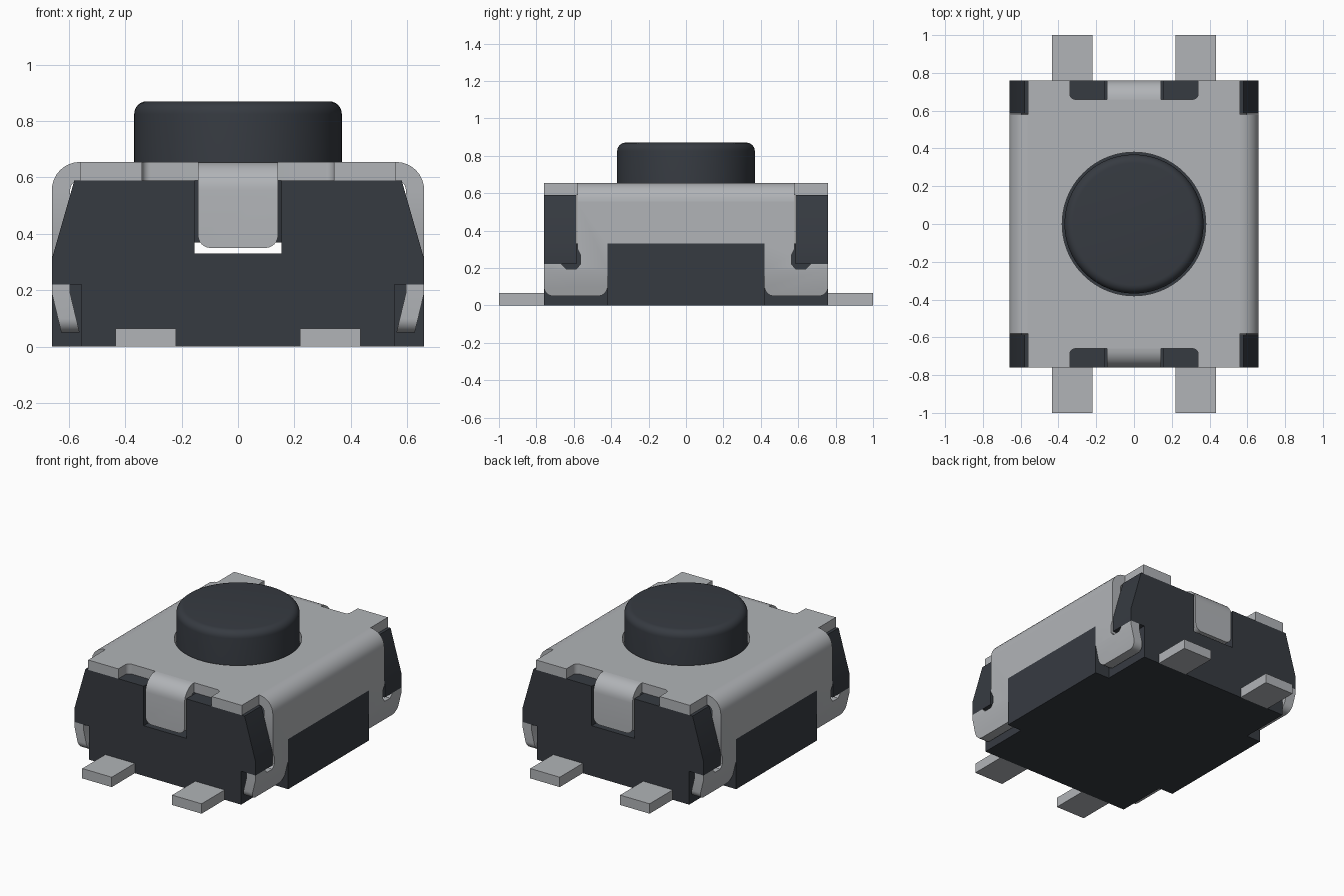
import bpy, bmesh, math
from mathutils import Vector

if "Cube" in bpy.data.objects:
    bpy.data.objects.remove(bpy.data.objects["Cube"])


def material(name, rgb):
    mat = bpy.data.materials.new(name)
    mat.use_nodes = True
    mat.diffuse_color = (*rgb, 1)
    bsdf = next(n for n in mat.node_tree.nodes if n.type == 'BSDF_PRINCIPLED')
    bsdf.inputs["Base Color"].default_value = (*rgb, 1)
    return mat


METAL = material("light grey metal", (0.44, 0.455, 0.475))
PLASTIC = material("charcoal plastic", (0.037, 0.043, 0.053))


def outline(*points, steps=8):
    """Corners as (u, v) or (u, v, radius); right-angle corners are rounded."""
    result = []
    for i, p in enumerate(points):
        corner = Vector(p[:2])
        if len(p) == 2:
            result.append(corner)
            continue
        before, after = Vector(points[i - 1][:2]), Vector(points[(i + 1) % len(points)][:2])
        a = (before - corner).normalized() * p[2]
        b = (after - corner).normalized() * p[2]
        for k in range(steps + 1):
            t = k / steps * math.pi / 2
            result.append(corner + a + b - b * math.cos(t) - a * math.sin(t))
    return result


def finish(name, bm, mat, mirror=""):
    """Open the seams on mirror planes, then make the object."""
    seams = [f for f in bm.faces
             if any(all(abs(v.co["XYZ".index(m)]) < 1e-5 for v in f.verts) for m in mirror)]
    bmesh.ops.recalc_face_normals(bm, faces=bm.faces)
    bmesh.ops.delete(bm, geom=seams, context='FACES')
    mesh = bpy.data.meshes.new(name)
    bm.to_mesh(mesh)
    bm.free()
    mesh.materials.append(mat)
    obj = bpy.data.objects.new(name, mesh)
    bpy.context.collection.objects.link(obj)
    bpy.ops.object.select_all(action='DESELECT')
    obj.select_set(True)
    bpy.context.view_layer.objects.active = obj
    bpy.ops.object.shade_smooth_by_angle(angle=math.radians(35))
    if mirror:
        mod = obj.modifiers.new("Mirror", 'MIRROR')
        mod.use_axis = ["X" in mirror, "Y" in mirror, False]
    return obj


def prism(points, axis, low, high):
    """Extrude an outline along an axis."""
    place = {"X": lambda u, v: (low, u, v),
             "Y": lambda u, v: (u, low, v),
             "Z": lambda u, v: (u, v, low)}[axis]
    bm = bmesh.new()
    face = bm.faces.new([bm.verts.new(place(*p)) for p in points])
    new = bmesh.ops.extrude_face_region(bm, geom=[face])["geom"]
    shift = Vector([(high - low) * (axis == a) for a in "XYZ"])
    bmesh.ops.translate(bm, vec=shift, verts=[g for g in new if isinstance(g, bmesh.types.BMVert)])
    return bm


def bend(start, end, bottom):
    """Section of sheet metal bent from the top plate downwards."""
    return outline((start, TOP), (end, TOP, end - start), (end, bottom), (end - SHEET, bottom),
                   (end - SHEET, TOP - SHEET, end - start - SHEET), (start, TOP - SHEET))


TOP, SHEET = 0.655, 0.065

# Plastic housing: stepped base and two end walls with a slot for the tab
base = outline((0, 0), (.66, 0), (.66, .42), (.555, .42), (.555, .585), (0, .585))
finish("housing_base", prism(base, "Z", 0, .33), PLASTIC, "XY")
wall = outline((0, 0), (.555, 0), (.555, .22), (.66, .22), (.66, .31),
               (.58, .59), (.155, .59), (.155, .33), (0, .33))
finish("housing_end_walls", prism(wall, "Y", .585, .76), PLASTIC, "XY")

# Cover plate with round opening and end notches
hole = [(.38 * math.cos(k * math.pi / 48), .38 * math.sin(k * math.pi / 48)) for k in range(24)]
plate = outline(*hole, (0, .38), (0, .66), (.34, .66, .03), (.34, .76), (.56, .76), (.56, 0))
finish("cover_plate", prism(plate, "Z", TOP - SHEET, TOP), METAL, "XY")

# Rounded shoulders of the cover
finish("cover_shoulders", prism(bend(.56, .66, .555), "Y", 0, .58), METAL, "XY")

# Cover sides, with feet leaning inwards below the bend
side = outline((0, .555), (.58, .555), (.58, .30), (.565, .27), (.565, .22), (.585, .195),
               (.64, .195), (.665, .22), (.76, .22), (.76, .05, .05), (.42, .05, .05),
               (.42, .33), (0, .33))
bm = prism(side, "X", .66 - SHEET, .66)
fold = .19
bmesh.ops.bisect_plane(bm, geom=bm.verts[:] + bm.edges[:] + bm.faces[:],
                       plane_co=(0, 0, fold), plane_no=(0, 0, 1))
for v in bm.verts:
    v.co.x -= max(0, fold - v.co.z) * .24
finish("cover_sides", bm, METAL, "XY")

# End tabs folded down over the housing
bm = prism(bend(.66, .76, .35), "X", -.142, .142)
tips = [e for e in bm.edges if all(v.co.z < .36 for v in e.verts)
        and abs(e.verts[0].co.x - e.verts[1].co.x) < .01]
bmesh.ops.bevel(bm, geom=tips, offset=.045, segments=6, profile=.5, affect='EDGES')
finish("cover_tabs", bm, METAL, "Y")

# Solder terminals
terminal = outline((.22, .76), (.435, .76), (.435, 1), (.22, 1))
finish("terminals", prism(terminal, "Z", 0, .065), METAL, "XY")

# Round push button with a softened rim
bm = bmesh.new()
bmesh.ops.create_cone(bm, cap_ends=True, segments=96, radius1=.368, radius2=.368, depth=.5)
bmesh.ops.translate(bm, vec=(0, 0, .62), verts=bm.verts)
rim = [e for e in bm.edges if all(v.co.z > .86 for v in e.verts)]
bmesh.ops.bevel(bm, geom=rim, offset=.045, segments=6, profile=.5, affect='EDGES')
finish("push_button", bm, PLASTIC)
